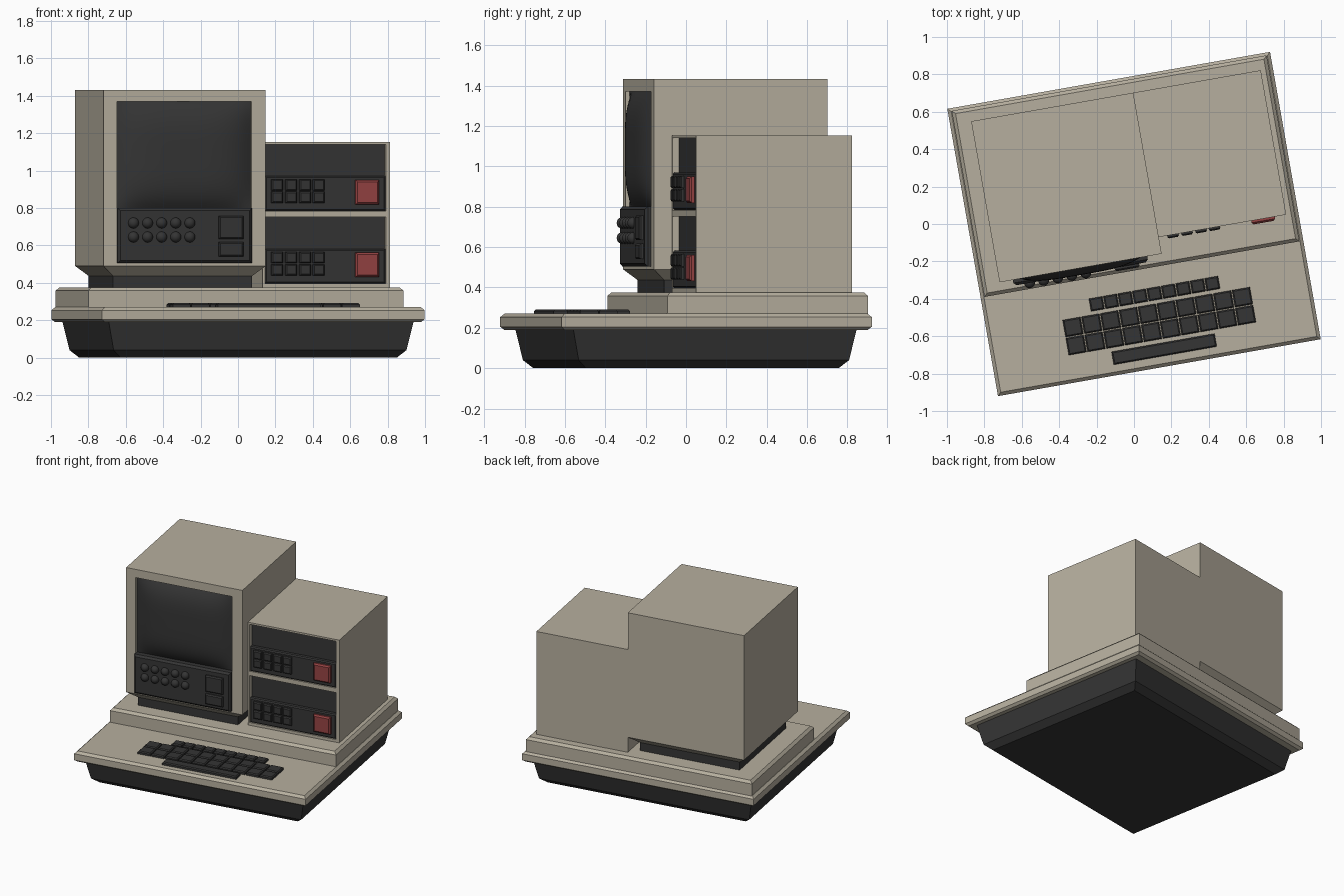
import bpy, bmesh, math
from mathutils import Matrix, Vector

if "Cube" in bpy.data.objects:
    bpy.data.objects.remove(bpy.data.objects["Cube"])

TURN = math.radians(10)  # whole machine stands turned on the grid


def material(name, r, g, b):
    m = bpy.data.materials.new(name)
    m.diffuse_color = (r, g, b, 1)
    m.use_nodes = True
    m.node_tree.nodes["Principled BSDF"].inputs["Base Color"].default_value = m.diffuse_color
    return m


BEIGE = material("beige", 0.47, 0.43, 0.345)
DARK = material("dark", 0.035, 0.035, 0.035)
RED = material("red", 0.30, 0.055, 0.055)


def finish(name, bm, mat):
    bmesh.ops.recalc_face_normals(bm, faces=bm.faces)
    me = bpy.data.meshes.new(name)
    bm.to_mesh(me)
    bm.free()
    me.materials.append(mat)
    ob = bpy.data.objects.new(name, me)
    ob.rotation_euler.z = TURN
    bpy.context.collection.objects.link(ob)
    return ob


def stack(bm, x0, x1, y0, y1, levels):
    """Rectangular rings stacked upward; levels = (z, inset)."""
    rings = []
    for z, i in levels:
        rings.append([bm.verts.new(p) for p in (
            (x0 + i, y0 + i, z), (x1 - i, y0 + i, z),
            (x1 - i, y1 - i, z), (x0 + i, y1 - i, z))])
    for a, b in zip(rings, rings[1:]):
        for k in range(4):
            n = (k + 1) % 4
            bm.faces.new((a[k], a[n], b[n], b[k]))
    bm.faces.new(rings[0][::-1])
    bm.faces.new(rings[-1])


def front_block(bm, x0, x1, z0, z1, back, front, chamfer):
    """Block pushed out toward the front with a chamfered front rim."""
    part = bmesh.new()
    stack(part, x0, x1, -z1, -z0,
          [(-back, 0), (-front - chamfer, 0), (-front, chamfer)])
    part.transform(Matrix(((1, 0, 0, 0), (0, 0, -1, 0), (0, -1, 0, 0), (0, 0, 0, 1))))
    tmp = bpy.data.meshes.new("tmp")
    part.to_mesh(tmp)
    part.free()
    bm.from_mesh(tmp)
    bpy.data.meshes.remove(tmp)


def stack_part(name, mat, x0, x1, y0, y1, levels):
    bm = bmesh.new()
    stack(bm, x0, x1, y0, y1, levels)
    return finish(name, bm, mat)


def block_part(name, mat, blocks):
    bm = bmesh.new()
    for b in blocks:
        front_block(bm, *b)
    return finish(name, bm, mat)


def cut(ob, x0, x1, y0, y1, z0, z1):
    """Sink a rectangular pocket into a part."""
    cutter = stack_part("cutter", DARK, x0, x1, y0, y1, [(z0, 0), (z1, 0)])
    cutter.data.materials.clear()
    cutter.hide_render = True
    mod = ob.modifiers.new("pocket", 'BOOLEAN')
    mod.object, mod.operation, mod.solver = cutter, 'DIFFERENCE', 'EXACT'
    bpy.context.view_layer.objects.active = ob
    bpy.ops.object.modifier_apply(modifier=mod.name)
    bpy.data.objects.remove(cutter)


# Base, tray and raised deck
stack_part("base", DARK, -.827, .827, -.712, .712,
           [(0, .077), (.04, .032), (.19, 0)])
stack_part("tray", BEIGE, -.876, .876, -.78, .78,
           [(.19, .018), (.205, 0), (.253, 0), (.27, .018)])
stack_part("deck", BEIGE, -.855, .855, -.245, .765,
           [(.26, 0), (.358, 0), (.376, .018)])

# Monitor with its neck and front pocket
stack_part("monitor_neck", DARK, -.70, .056, -.12, .63, [(.37, 0), (.44, 0)])
monitor = stack_part("monitor_case", BEIGE, -.762, .118, -.182, .692,
                     [(.435, .064), (.49, 0), (1.432, 0)])
cut(monitor, -.69, .04, -.3, -.15, .505, 1.37)

# Bulging screen
bm = bmesh.new()
N = 24
bmesh.ops.create_grid(bm, x_segments=N, y_segments=N, size=1)
for v in bm.verts:
    s, t = v.co.x, v.co.y
    bulge = (1 - s ** 4) * (1 - t ** 4)
    v.co = Vector((-.325 + .365 * s, -.162 - .057 * bulge, 1.085 + .285 * t))
screen = finish("screen", bm, DARK)
for p in screen.data.polygons:
    p.use_smooth = True

# Control panel, round knobs and square buttons
block_part("control_panel", DARK, [(-.69, .04, .505, .80, -.14, -.213, .014)])
bm = bmesh.new()
for i in range(5):
    for z in (.72, .645):
        bmesh.ops.create_uvsphere(
            bm, u_segments=16, v_segments=10, radius=.029,
            matrix=Matrix.Translation((-.605 + .0765 * i, -.213, z)))
knobs = finish("knobs", bm, DARK)
for p in knobs.data.polygons:
    p.use_smooth = True
block_part("panel_buttons", DARK, [(-.143, -.01, .635, .757, -.20, -.232, .008),
                                   (-.143, -.01, .54, .617, -.20, -.232, .008)])

# Drive cabinet with two pockets
cabinet = stack_part("drive_cabinet", BEIGE, .118, .81, -.092, .692,
                     [(.372, 0), (1.154, 0)])
for name, z in (("lower", .397), ("upper", .785)):
    cut(cabinet, .131, .786, -.3, -.03, z, z + .355)
    block_part(name + "_drive_face", DARK, [(.131, .786, z, z + .355, -.028, -.058, .0005)])
    block_part(name + "_drive_panel", DARK, [(.131, .786, z, z + .185, -.05, -.090, .008)])
    block_part(name + "_drive_keys", DARK, [
        (u - .031, u + .031, z + h - .03, z + h + .03, -.08, -.108, .007)
        for u in (.195, .271, .347, .42) for h in (.072, .138)])
    block_part(name + "_drive_switch", RED,
               [(.62, .748, z + .034, z + .164, -.08, -.113, .01)])

# Keyboard: one short row, two wide rows and the space bar
bm = bmesh.new()
for count, left, step, y0, y1 in ((9, -.31, .0785, -.42, -.352),
                                  (10, -.468, .1022, -.532, -.44),
                                  (10, -.468, .1022, -.63, -.538),
                                  (1, -.24, .565, -.722, -.652)):
    for i in range(count):
        u = left + i * step
        stack(bm, u + .003, u + step - .003, y0, y1,
              [(.265, 0), (.284, 0), (.291, .007)])
finish("keyboard", bm, DARK)
